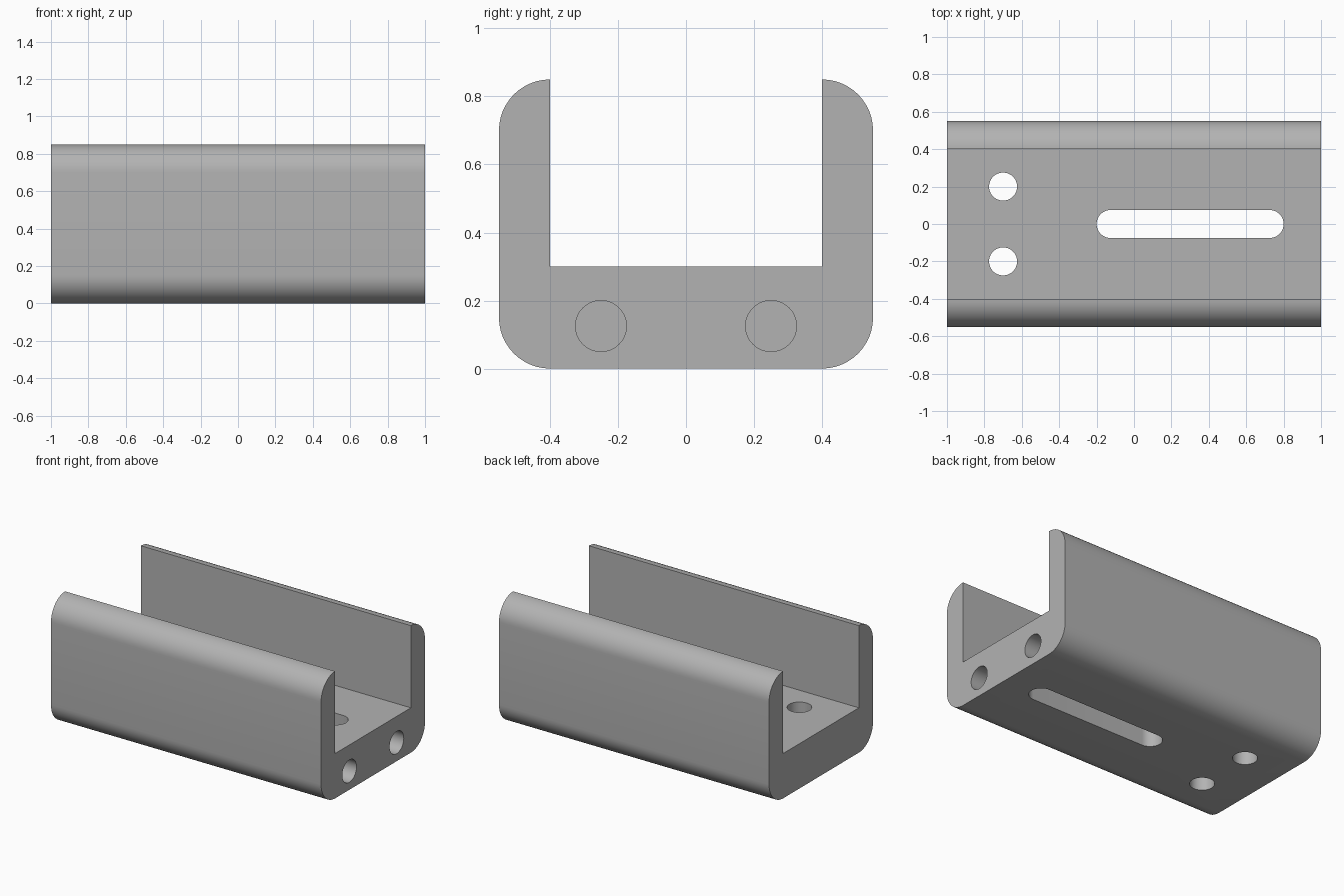
import bpy, bmesh
from math import sin, cos, pi, radians
from mathutils import Matrix, Vector

if "Cube" in bpy.data.objects:
    bpy.data.objects.remove(bpy.data.objects["Cube"], do_unlink=True)

LENGTH, HALF_W, HEIGHT = 2.0, 0.55, 0.85
WALL, FLOOR, BORE = 0.15, 0.3, 0.075

grey = bpy.data.materials.new("light grey")
grey.use_nodes = True
colour = (0.45, 0.45, 0.45, 1)
grey.diffuse_color = colour
grey.node_tree.nodes["Principled BSDF"].inputs["Base Color"].default_value = colour


def arc(cx, cy, r, start, end, steps):
    """Points along an arc, angles in degrees."""
    angles = [radians(start + (end - start) * i / steps) for i in range(steps + 1)]
    return [(cx + r * cos(a), cy + r * sin(a)) for a in angles]


def prism(name, outline, depth, matrix):
    """Extrude a flat outline along its local z, then place it."""
    bm = bmesh.new()
    face = bm.faces.new([bm.verts.new((x, y, 0)) for x, y in outline])
    new = bmesh.ops.extrude_face_region(bm, geom=[face])["geom"]
    moved = [v for v in new if isinstance(v, bmesh.types.BMVert)]
    bmesh.ops.translate(bm, verts=moved, vec=(0, 0, depth))
    bmesh.ops.recalc_face_normals(bm, faces=bm.faces)
    bm.transform(matrix)
    mesh = bpy.data.meshes.new(name)
    bm.to_mesh(mesh)
    bm.free()
    mesh.materials.append(grey)
    obj = bpy.data.objects.new(name, mesh)
    bpy.context.collection.objects.link(obj)
    return obj


# Local x, y, z become world y, z, x
along_x = Matrix(((0, 0, 1, 0), (1, 0, 0, 0), (0, 1, 0, 0), (0, 0, 0, 1)))

# U-shaped channel: right half of the section, mirrored for the left
inner = HALF_W - WALL
half = (arc(inner, WALL, WALL, -90, 0, 12)
        + arc(inner, HEIGHT - WALL, WALL, 0, 90, 12)
        + [(inner, FLOOR)])
section = half + [(-y, z) for y, z in reversed(half)]
channel = prism("channel_body", section, LENGTH,
                Matrix.Translation((-LENGTH / 2, 0, 0)) @ along_x)

# Cutters: floor holes, floor slot and blind bores in the right-hand end
circle = arc(0, 0, BORE, 0, 360, 48)[:-1]
slot = arc(0.8 - BORE, 0, BORE, -90, 90, 24) + arc(BORE - 0.2, 0, BORE, 90, 270, 24)
cutters = [prism("slot_cutter", slot, 0.5, Matrix.Translation((0, 0, -0.1)))]
for side in (-1, 1):
    cutters.append(prism("floor_hole_cutter", circle, 0.5,
                         Matrix.Translation((-0.7, side * 0.2, -0.1))))
    cutters.append(prism("end_bore_cutter", circle, 0.6,
                         Matrix.Translation((0.5, side * 0.25, 0.125)) @ along_x))

bpy.ops.object.select_all(action="DESELECT")
bpy.context.view_layer.objects.active = channel
channel.select_set(True)
for cutter in cutters:
    cutter.hide_render = True
    cut = channel.modifiers.new("cut", "BOOLEAN")
    cut.operation = "DIFFERENCE"
    cut.solver = "EXACT"
    cut.object = cutter
    bpy.ops.object.modifier_apply(modifier=cut.name)
    bpy.data.objects.remove(cutter, do_unlink=True)

bpy.ops.object.shade_smooth_by_angle(angle=radians(30))
